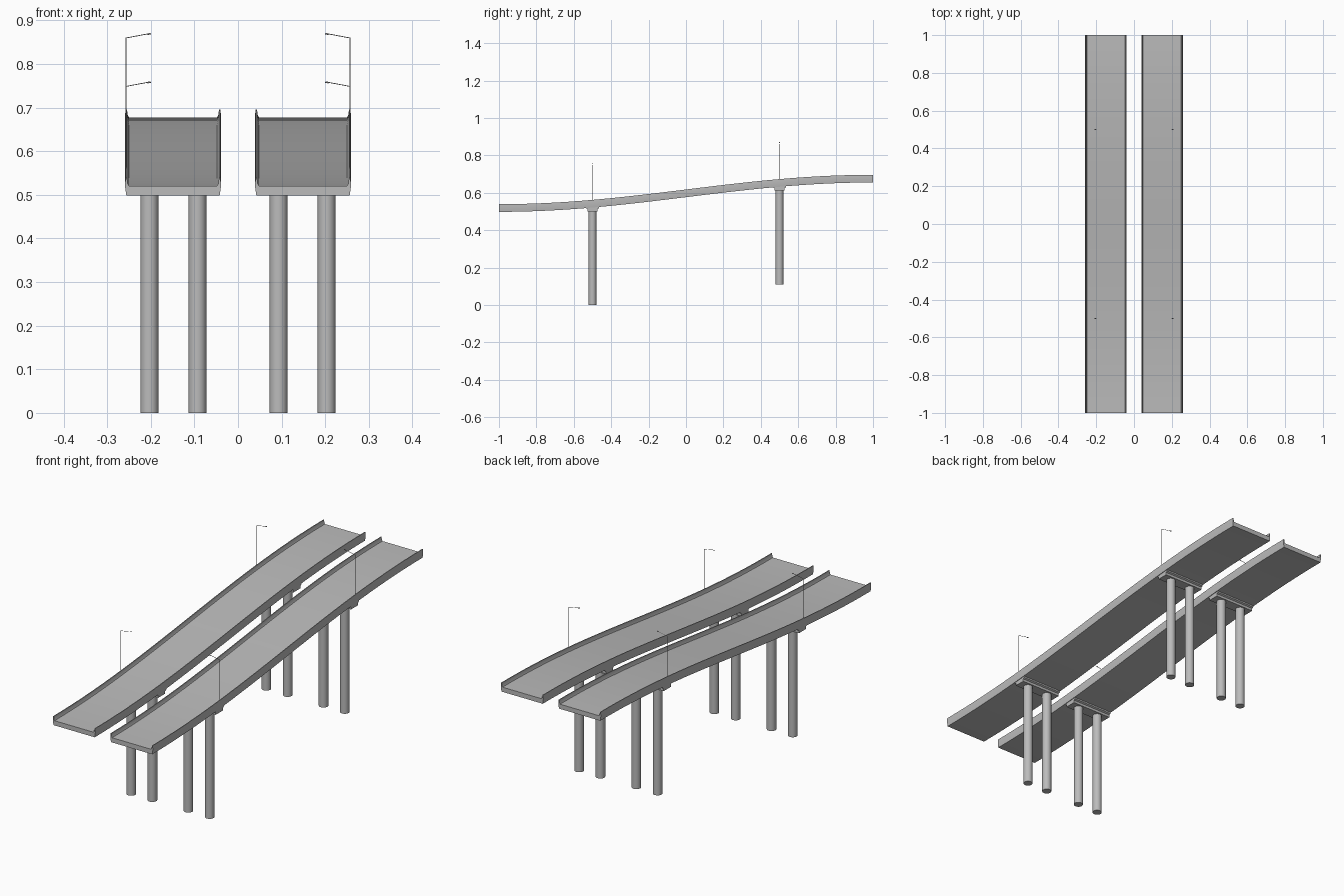
import bpy
import bmesh
import math
from mathutils import Vector

cube = bpy.data.objects.get("Cube")
if cube:
    bpy.data.objects.remove(cube, do_unlink=True)

concrete = bpy.data.materials.new("concrete_grey")
concrete.use_nodes = True
grey = (0.5, 0.5, 0.5, 1)
concrete.diffuse_color = grey
concrete.node_tree.nodes["Principled BSDF"].inputs["Base Color"].default_value = grey


def rise(y):
    """Underside height of the road along its gentle S-curve."""
    return 0.498 + 0.157 * (1 + math.sin(y * math.pi / 2)) / 2


def finish(name, bm, smooth=True):
    bmesh.ops.recalc_face_normals(bm, faces=bm.faces)
    mesh = bpy.data.meshes.new(name)
    bm.to_mesh(mesh)
    bm.free()
    mesh.materials.append(concrete)
    ob = bpy.data.objects.new(name, mesh)
    bpy.context.collection.objects.link(ob)
    if smooth:
        bpy.ops.object.select_all(action="DESELECT")
        ob.select_set(True)
        bpy.context.view_layer.objects.active = ob
        bpy.ops.object.shade_smooth_by_angle(angle=math.radians(35))
    return ob


def loft(name, rings, smooth=True):
    """Skin closed rings of points and cap both ends."""
    bm = bmesh.new()
    loops = [[bm.verts.new(p) for p in ring] for ring in rings]
    count = len(loops[0])
    for a, b in zip(loops, loops[1:]):
        for i in range(count):
            j = (i + 1) % count
            bm.faces.new((a[i], a[j], b[j], b[i]))
    bm.faces.new(loops[0])
    bm.faces.new(loops[-1])
    return finish(name, bm, smooth)


def rod(name, start, end, radius, sides):
    start, end = Vector(start), Vector(end)
    axis = end - start
    bm = bmesh.new()
    bmesh.ops.create_cone(bm, cap_ends=True, segments=sides, radius1=radius,
                          radius2=radius, depth=axis.length)
    turn = axis.to_track_quat("Z", "Y").to_matrix().to_4x4()
    bmesh.ops.transform(bm, matrix=turn, verts=bm.verts)
    bmesh.ops.translate(bm, vec=(start + end) / 2, verts=bm.verts)
    return finish(name, bm)


# Half of the road section: offset from the road centre, height above underside
half = [(0.107, 0), (0.110, 0.022), (0.109, 0.041), (0.1055, 0.041),
        (0.104, 0.029), (0.101, 0.022)]
section = half + [(-u, h) for u, h in reversed(half)]
# Pier cap end profile: offset along the road, height above the cap underside
cap_half = [(0.026, 0), (0.026, 0.012), (0.034, 0.016)]
STEPS = 32

for side, label in ((1, "left"), (-1, "right")):
    centre = side * 0.149

    # Road deck with kerb walls
    stations = [-1 + 2 * i / STEPS for i in range(STEPS + 1)]
    loft(f"{label}_road_deck",
         [[(centre + u, y, rise(y) + h) for u, h in section] for y in stations])

    for y, place, foot in ((-0.5, "front", 0), (0.5, "back", 0.11)):
        base = rise(y) - 0.02

        # Pier cap following the slope of the underside
        outline = [(y + v, base + h) for v, h in cap_half]
        outline += [(y + v, rise(y + v) + 0.004) for v in (0.034, -0.034)]
        outline += [(y - v, base + h) for v, h in reversed(cap_half)]
        loft(f"{label}_{place}_pier_cap",
             [[(centre + u, v, z) for v, z in outline] for u in (-0.104, 0.104)],
             smooth=False)

        # Pair of round columns
        for x, which in ((0.093, "inner"), (0.203, "outer")):
            rod(f"{label}_{place}_{which}_column", (side * x, y, foot),
                (side * x, y, base + 0.005), 0.0205, 24)

        # Street lamp: post, sloping arm and small head
        post_x = side * 0.2565
        top = rise(y) + 0.228
        tip = (side * 0.203, y, top + 0.0095)
        rod(f"{label}_{place}_lamp_post", (post_x, y, rise(y) + 0.03),
            (post_x, y, top), 0.0013, 8)
        rod(f"{label}_{place}_lamp_arm", (post_x, y, top - 0.0005), tip, 0.0009, 8)
        rod(f"{label}_{place}_lamp_head", (side * 0.208, y, top + 0.008),
            (side * 0.2, y, top + 0.0095), 0.0018, 8)
